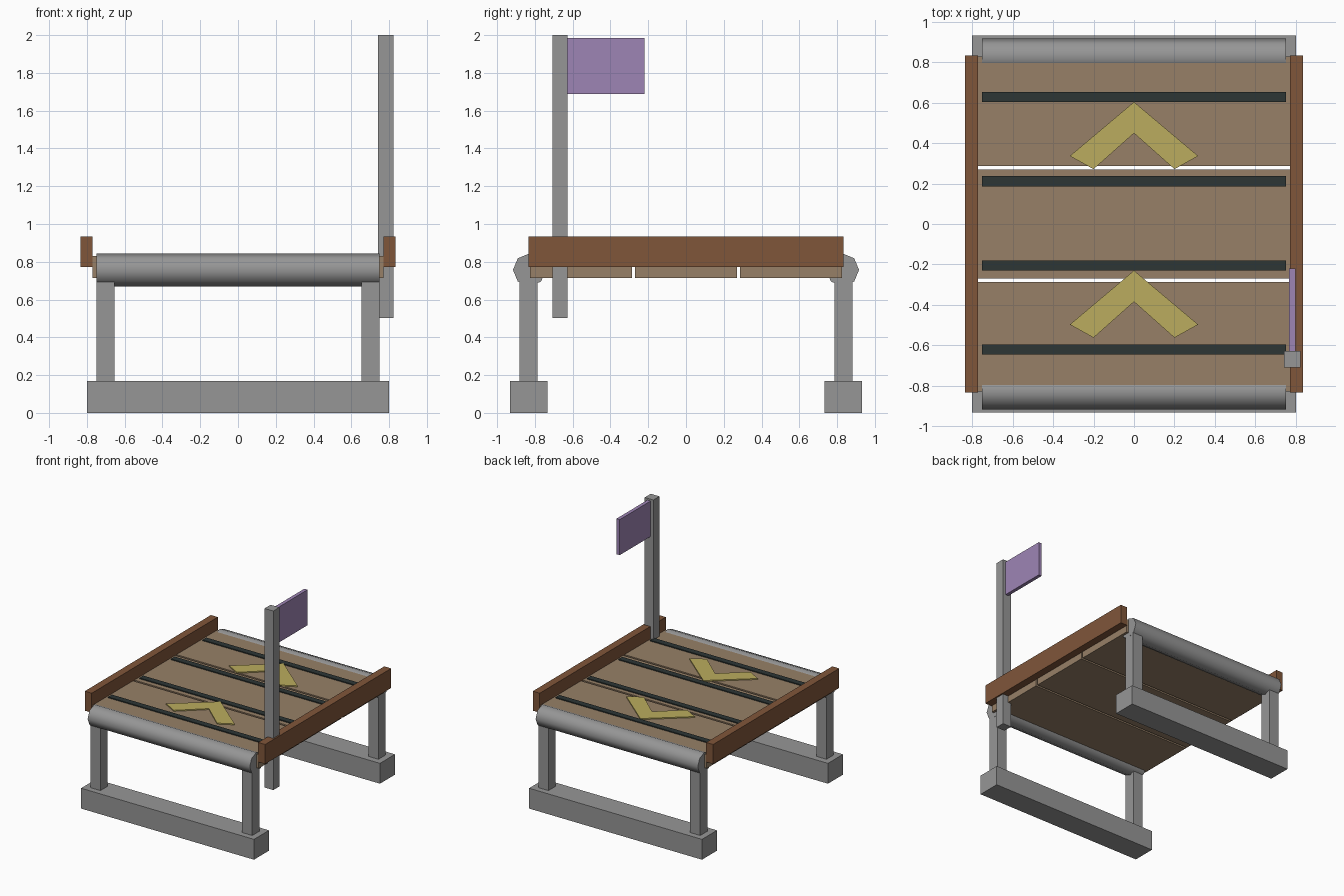
import bpy, bmesh, math

if "Cube" in bpy.data.objects:
    bpy.data.objects.remove(bpy.data.objects["Cube"])


def lin(c):
    c /= 255
    return c / 12.92 if c <= 0.04045 else ((c + 0.055) / 1.055) ** 2.4


def material(name, r, g, b):
    m = bpy.data.materials.new(name)
    m.diffuse_color = (lin(r), lin(g), lin(b), 1)
    m.use_nodes = True
    m.node_tree.nodes["Principled BSDF"].inputs["Base Color"].default_value = m.diffuse_color
    return m


STEEL = material("grey steel", 150, 150, 150)
PLANK = material("light wood", 151, 128, 103)
RAIL = material("red brown wood", 128, 86, 58)
RUBBER = material("dark rubber", 45, 54, 53)
YELLOW = material("dull yellow", 187, 172, 94)
PURPLE = material("purple cloth", 158, 133, 181)


def finish(name, bm, mat):
    bmesh.ops.recalc_face_normals(bm, faces=bm.faces)
    me = bpy.data.meshes.new(name)
    bm.to_mesh(me)
    bm.free()
    me.materials.append(mat)
    ob = bpy.data.objects.new(name, me)
    bpy.context.collection.objects.link(ob)
    return ob


def box(name, x, y, z, mat):
    """Box from (min, max) ranges on each axis."""
    bm = bmesh.new()
    bmesh.ops.create_cube(bm, size=1)
    for v in bm.verts:
        for i, (lo, hi) in enumerate((x, y, z)):
            v.co[i] = hi if v.co[i] > 0 else lo
    return finish(name, bm, mat)


def prism(name, pts, z0, z1, mat):
    """Outline in xy raised from z0 to z1."""
    bm = bmesh.new()
    face = bm.faces.new([bm.verts.new((x, y, z0)) for x, y in pts])
    up = bmesh.ops.extrude_face_region(bm, geom=[face])["geom"]
    for v in up:
        if isinstance(v, bmesh.types.BMVert):
            v.co.z = z1
    return finish(name, bm, mat)


def span(a, b, s):
    return (a, b) if s > 0 else (-b, -a)


# Feet, legs and end rollers, front and back
for end, s in (("front", -1), ("back", 1)):
    box(end + "_foot", (-0.8, 0.8), span(0.733, 0.931, s), (0, 0.17), STEEL)
    for side, t in (("left", -1), ("right", 1)):
        box(f"{end}_{side}_leg", span(0.655, 0.749, t), span(0.786, 0.882, s), (0.17, 0.75), STEEL)
    bpy.ops.mesh.primitive_cylinder_add(vertices=8, radius=0.087, depth=1.5,
                                        location=(0, s * 0.829, 0.757),
                                        rotation=(0, math.pi / 2, 0))
    roller = bpy.context.object
    roller.name = end + "_roller"
    roller.data.materials.append(STEEL)
    bpy.ops.object.shade_smooth_by_angle(angle=math.radians(60))

# Deck planks with narrow gaps
for i, y in enumerate(((-0.827, -0.287), (-0.27, 0.27), (0.287, 0.827))):
    box(f"deck_plank_{i + 1}", (-0.77, 0.77), y, (0.715, 0.83), PLANK)

# Side rails
for side, t in (("left", -1), ("right", 1)):
    box(side + "_rail", span(0.77, 0.834, t), (-0.833, 0.833), (0.772, 0.935), RAIL)

# Grip strips across the deck
for i, y in enumerate((-0.621, -0.205, 0.211, 0.628)):
    box(f"grip_strip_{i + 1}", (-0.75, 0.75), (y - 0.025, y + 0.025), (0.82, 0.838), RUBBER)

# Direction arrows
for name, y in (("front_arrow", -0.23), ("back_arrow", 0.603)):
    half = [(0.317, -0.267), (0.2, -0.332)]
    pts = [(0, 0)] + half + [(0, -0.154)] + [(-x, v) for x, v in reversed(half)]
    prism(name, [(x, y + v) for x, v in pts], 0.832, 0.841, YELLOW)

# Flag post and flag
box("flag_post", (0.741, 0.822), (-0.708, -0.628), (0.503, 2.0), STEEL)
box("flag", (0.767, 0.797), (-0.632, -0.22), (1.688, 1.985), PURPLE)
